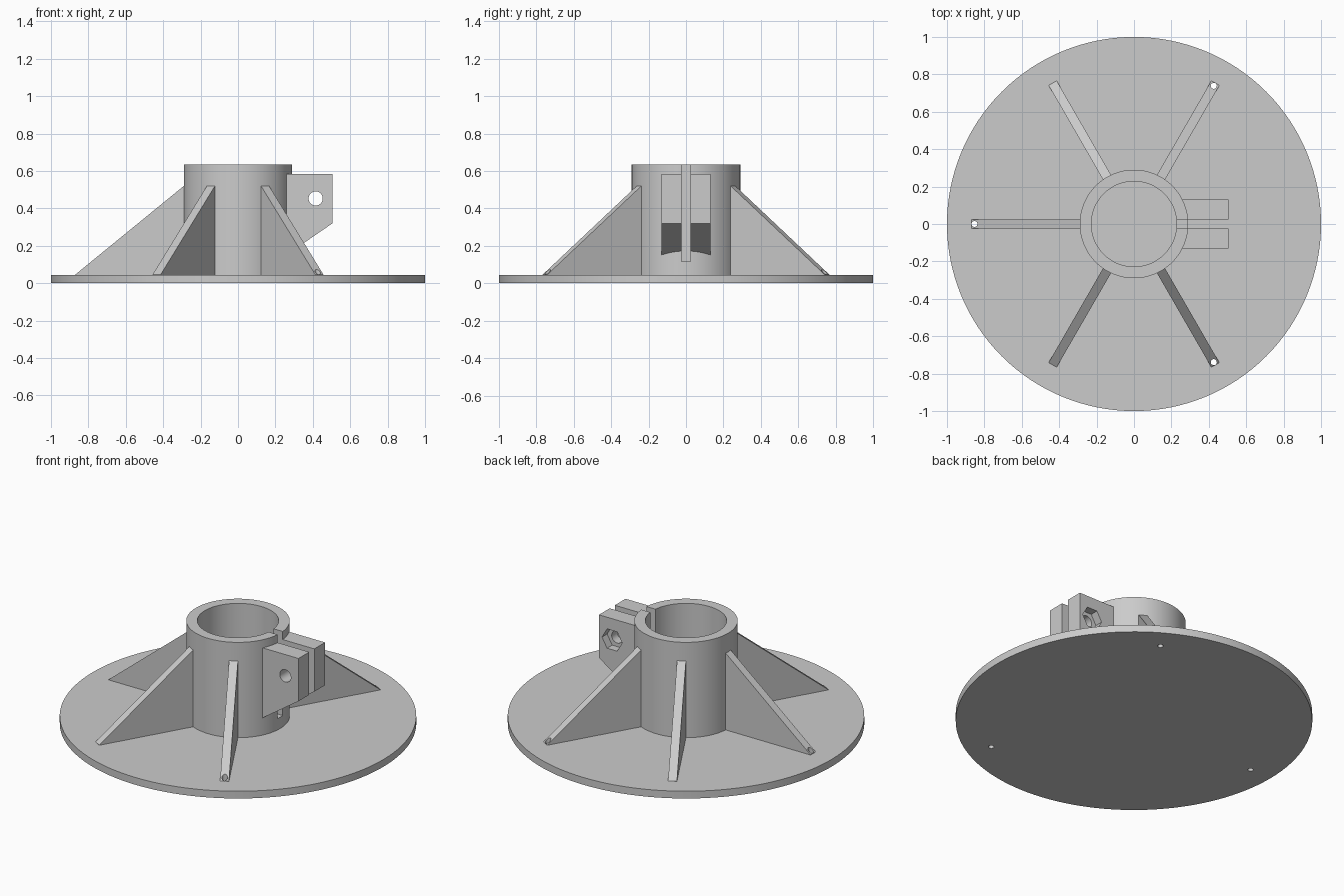
import bpy, bmesh, math
from mathutils import Matrix

if "Cube" in bpy.data.objects:
    bpy.data.objects.remove(bpy.data.objects["Cube"])

grey = bpy.data.materials.new("light grey")
grey.diffuse_color = (0.6, 0.6, 0.6, 1)
grey.use_nodes = True
grey.node_tree.nodes["Principled BSDF"].inputs["Base Color"].default_value = grey.diffuse_color


def make(name, bm):
    bmesh.ops.recalc_face_normals(bm, faces=bm.faces)
    mesh = bpy.data.meshes.new(name)
    bm.to_mesh(mesh)
    bm.free()
    mesh.materials.append(grey)
    obj = bpy.data.objects.new(name, mesh)
    bpy.context.collection.objects.link(obj)
    return obj


def cylinder(name, r, lo, hi, x=0, y=0, sides=96):
    bm = bmesh.new()
    bmesh.ops.create_cone(bm, cap_ends=True, segments=sides, radius1=r, radius2=r,
                          depth=hi - lo, matrix=Matrix.Translation((x, y, (lo + hi) / 2)))
    return make(name, bm)


def cross_pin(name, r, y0, y1, sides):
    # cylinder along y through the clamp bolt position
    bm = bmesh.new()
    m = Matrix.Translation((0.415, (y0 + y1) / 2, 0.453)) @ Matrix.Rotation(math.pi / 2, 4, 'X')
    bmesh.ops.create_cone(bm, cap_ends=True, segments=sides, radius1=r, radius2=r,
                          depth=y1 - y0, matrix=m)
    if sides == 6:
        # hexagon points face along x
        first = bm.verts[:][0].co - m.translation
        turn = math.atan2(first.z, first.x)
        bmesh.ops.rotate(bm, verts=bm.verts, cent=m.translation,
                         matrix=Matrix.Rotation(turn, 3, 'Y'))
    return make(name, bm)


def plate(name, profile, y0, y1, angle=0):
    # x-z outline extruded along y, then turned about z
    bm = bmesh.new()
    f = bm.faces.new([bm.verts.new((x, y0, z)) for x, z in profile])
    ext = bmesh.ops.extrude_face_region(bm, geom=[f])["geom"]
    bmesh.ops.translate(bm, vec=(0, y1 - y0, 0),
                        verts=[v for v in ext if isinstance(v, bmesh.types.BMVert)])
    bmesh.ops.rotate(bm, verts=bm.verts, matrix=Matrix.Rotation(angle, 3, 'Z'))
    return make(name, bm)


def cut(obj, cutters):
    for c in cutters:
        mod = obj.modifiers.new("cut", 'BOOLEAN')
        mod.operation, mod.solver, mod.object = 'DIFFERENCE', 'EXACT', c
    deps = bpy.context.evaluated_depsgraph_get()
    mesh = bpy.data.meshes.new_from_object(obj.evaluated_get(deps))
    obj.modifiers.clear()
    obj.data = mesh


# Cutters
drills = {}
for a in (60, 180, 300):
    t = math.radians(a)
    drills[a] = cylinder("drill", 0.016, -0.1, 0.3, 0.853 * math.cos(t), 0.853 * math.sin(t), 24)
bore = cylinder("bore", 0.228, 0.045, 0.9)
slot = plate("slot", [(0.1, 0.115), (0.6, 0.115), (0.6, 0.9), (0.1, 0.9)], -0.025, 0.025)
bolt = cross_pin("bolt_cutter", 0.038, -0.3, 0.3, 32)
nut = cross_pin("nut_cutter", 0.069, 0.08, 0.3, 6)
cutters = list(drills.values()) + [bore, slot, bolt, nut]

# Round base with three screw holes
base = cylinder("base_disc", 1.0, 0, 0.045, sides=128)
cut(base, drills.values())

# Split socket tube
tube = cylinder("socket_tube", 0.29, 0.045, 0.635)
cut(tube, [bore, slot])

# Triangular ribs, every second one drilled
ribs = []
for a in range(60, 301, 60):
    rib = plate(f"rib_{a}", [(0.27, 0.04), (0.87, 0.04), (0.87, 0.046), (0.27, 0.536)],
                -0.025, 0.025, math.radians(a))
    if a in drills:
        cut(rib, [drills[a]])
    ribs.append(rib)

# Clamp ears, the back one with a hexagonal nut pocket
ear = [(0.25, 0.145), (0.505, 0.32), (0.505, 0.585), (0.25, 0.585)]
front_ear = plate("front_clamp_ear", ear, -0.13, -0.025)
cut(front_ear, [bolt])
back_ear = plate("back_clamp_ear", ear, 0.025, 0.13)
cut(back_ear, [bolt, nut])

for c in cutters:
    bpy.data.objects.remove(c)

# Smooth the round surfaces, keep edges sharp
for o in [base, tube, front_ear, back_ear] + ribs:
    bpy.ops.object.select_all(action='DESELECT')
    o.select_set(True)
    bpy.context.view_layer.objects.active = o
    bpy.ops.object.shade_smooth_by_angle(angle=math.radians(30))
